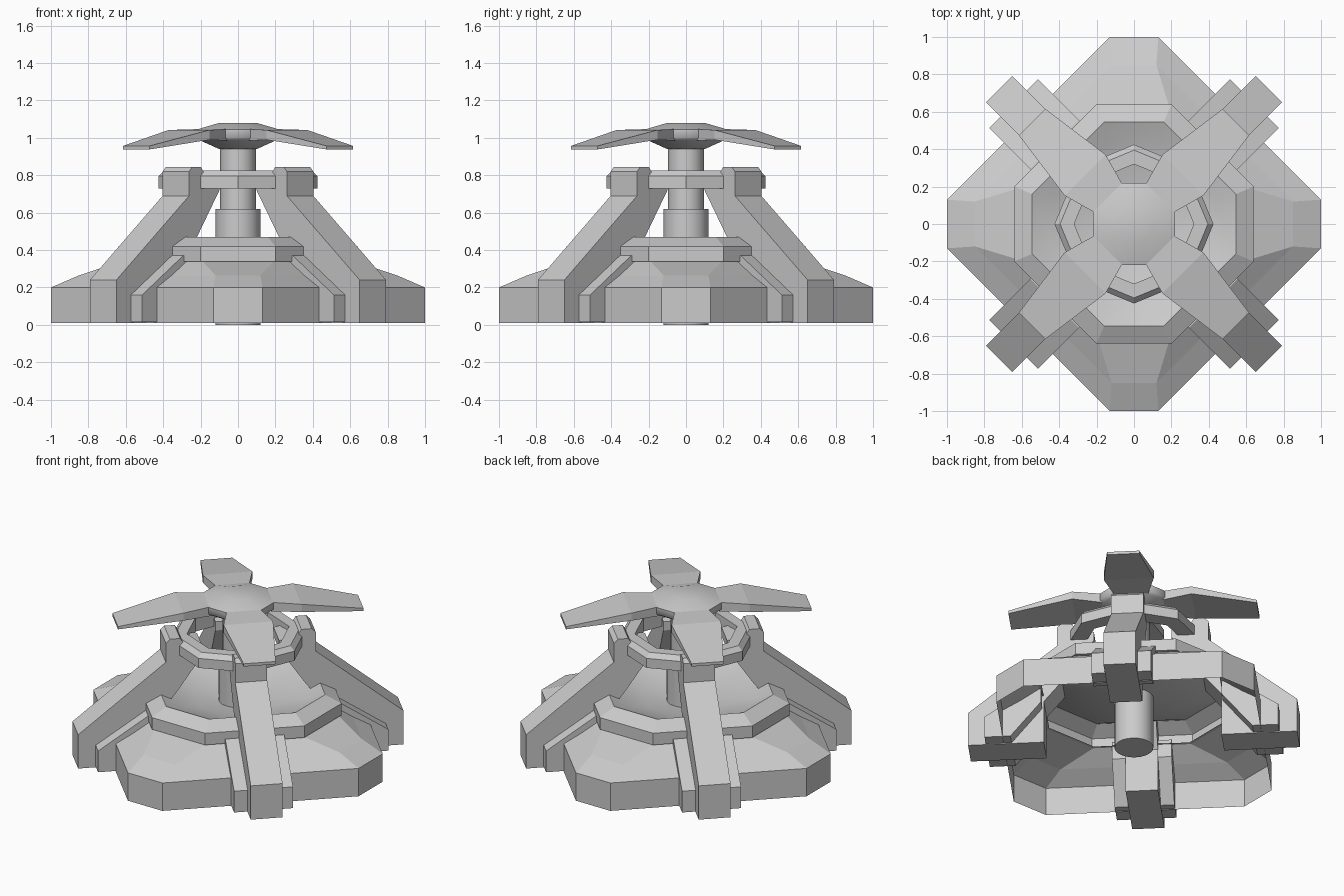
import bpy, bmesh, math
from mathutils import Matrix

if "Cube" in bpy.data.objects:
    bpy.data.objects.remove(bpy.data.objects["Cube"])


def finish(bm, name, angle=None):
    bmesh.ops.recalc_face_normals(bm, faces=bm.faces)
    mesh = bpy.data.meshes.new(name)
    bm.to_mesh(mesh)
    bm.free()
    ob = bpy.data.objects.new(name, mesh)
    bpy.context.collection.objects.link(ob)
    if angle:
        bpy.ops.object.select_all(action='DESELECT')
        ob.select_set(True)
        bpy.context.view_layer.objects.active = ob
        bpy.ops.object.shade_smooth_by_angle(angle=math.radians(angle))
    return ob


def octagon(a, b, z):
    """Eight points: flat sides at distance a, each of half width b."""
    return [(a, -b, z), (a, b, z), (b, a, z), (-b, a, z),
            (-a, b, z), (-a, -b, z), (-b, -a, z), (b, -a, z)]


def ngon(r, z, n, turn=0.0):
    return [(r * math.cos(turn + math.tau * i / n), r * math.sin(turn + math.tau * i / n), z)
            for i in range(n)]


def skin(name, loops, caps=(False, False), closed=False, turns=None, angle=None):
    """Bridge rings of points; optionally repeat the part at several turns."""
    bm = bmesh.new()
    for t in turns or [0]:
        rot = Matrix.Rotation(t, 3, 'Z')
        rings = [[bm.verts.new(rot @ bm_v) for bm_v in map(Matrix_vec, lp)] for lp in loops]
        pairs = list(zip(rings, rings[1:]))
        if closed:
            pairs.append((rings[-1], rings[0]))
        for p, q in pairs:
            n = len(p)
            for i in range(n):
                j = (i + 1) % n
                bm.faces.new((p[i], p[j], q[j], q[i]))
        if caps[0]:
            bm.faces.new(rings[0][::-1])
        if caps[1]:
            bm.faces.new(rings[-1])
    return finish(bm, name, angle)


def Matrix_vec(p):
    from mathutils import Vector
    return Vector(p)


DIAGONALS = [math.pi / 4 + k * math.pi / 2 for k in range(4)]


def slab(name, profile, half):
    """Extrude a side profile (radius, z) sideways and repeat on the diagonals."""
    skin(name, [[(r, -half, z) for r, z in profile], [(r, half, z) for r, z in profile]],
         caps=(True, True), turns=DIAGONALS)


# Hollow base shell, open underneath
skin("base_shell", [octagon(1, .13, .01), octagon(1, .13, .2),
                    octagon(.85, .12, .265), octagon(.62, .19, .34)])

# Raised collar and the smooth dish inside it
skin("collar", [octagon(.6, .18, .34), octagon(.64, .2, .34),
                octagon(.64, .2, .42), octagon(.545, .16, .47)])
skin("dish", [octagon(.545, .16, .47), octagon(.42, .15, .42),
              octagon(.27, .11, .375), octagon(.1, .04, .35)], angle=60)

# Four buttress legs with lower side rails
slab("leg", [(1.02, .01), (1.02, .24), (.47, .69), (.47, .82), (.445, .845), (.38, .845),
             (.35, .8), (.24, .78), (.24, .72), (.41, .47), (.55, .3), (.55, .01)], .1)
slab("leg_rail", [(.91, .015), (.91, .16), (.6, .37), (.56, .37), (.56, .25), (.75, .015)], .185)

# Eight-sided ring joining the leg heads
skin("upper_ring", [ngon(.32, .73, 8), ngon(.425, .73, 8), ngon(.425, .795, 8),
                    ngon(.395, .825, 8), ngon(.32, .825, 8)], closed=True)

# Stepped mast
skin("mast", [ngon(.12, 0, 24), ngon(.12, .62, 24), ngon(.095, .62, 24), ngon(.095, 1.0, 24)],
     caps=(True, True), angle=30)

# Rotor hub and four drooping blades
skin("rotor_hub", [octagon(.1, .042, .94), octagon(.2, .065, .985), octagon(.22, .07, 1.0),
                   octagon(.22, .07, 1.045), octagon(.1, .04, 1.08)],
     caps=(True, True), angle=50)
stations = [(.19, .105, .985, 1.047), (.37, .155, .99, 1.042), (.77, .1, .938, .957)]
skin("rotor_blade", [[(r, -w, lo), (r, w, lo), (r, w, hi), (r, -w, hi)]
                     for r, w, lo, hi in stations], caps=(True, True), turns=DIAGONALS)
